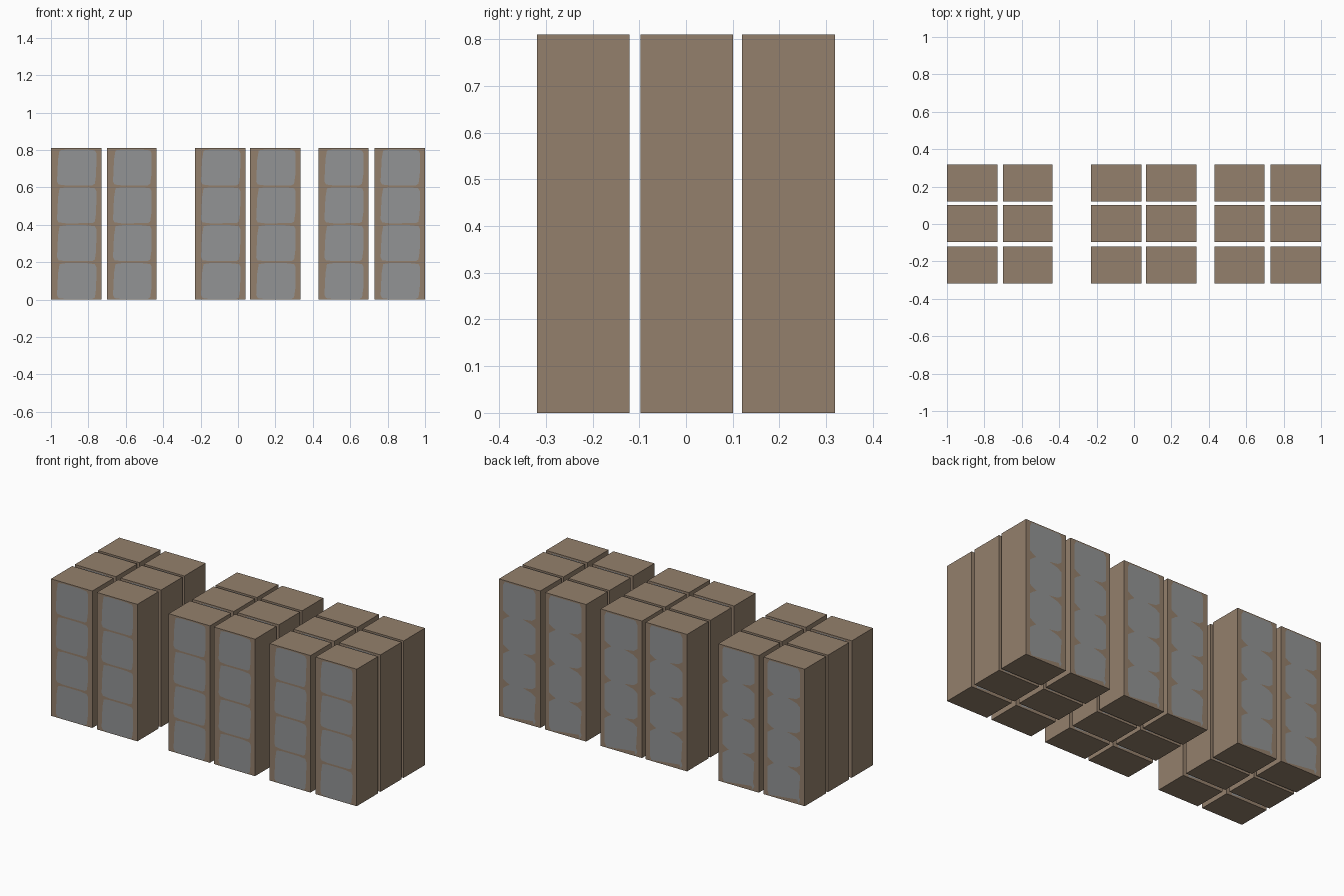
import bpy, bmesh

if "Cube" in bpy.data.objects:
    bpy.data.objects.remove(bpy.data.objects["Cube"])

H = 0.81                      # height of every block
CELL = H / 4                  # four patches per face
XS = [(-1.0, -0.73), (-0.70, -0.435), (-0.23, 0.04),
      (0.065, 0.335), (0.43, 0.698), (0.73, 1.0)]
YS = [(-0.319, -0.121), (-0.097, 0.101), (0.12, 0.319)]
LIFT = 0.001                  # patches sit just proud of the block


def material(name, rgb):
    m = bpy.data.materials.new(name)
    m.diffuse_color = (*rgb, 1)
    m.use_nodes = True
    m.node_tree.nodes["Principled BSDF"].inputs["Base Color"].default_value = m.diffuse_color
    return m


BROWN = material("cardboard brown", (0.296, 0.216, 0.150))
GREY = material("patch grey", (0.290, 0.296, 0.300))

# outline of one rounded front patch: u across the block, v up one cell
FRONT = [(0.12, 0.12), (0.15, 0.04), (0.3, 0.015), (0.82, 0.02),
         (0.87, 0.06), (0.895, 0.3), (0.9, 0.86), (0.87, 0.94),
         (0.7, 0.965), (0.3, 0.965), (0.17, 0.94), (0.14, 0.7)]


def back_outline():
    # one tall patch notched by brown wedges at each cell boundary
    low, high = [], []
    for k in range(1, 4):
        z = k * CELL
        low += [(0.11, z - 0.03), (0.2, z - 0.012), (0.42, z + 0.004),
                (0.2, z + 0.012), (0.11, z + 0.03)]
        high += [(0.9, z - 0.03), (0.83, z - 0.015), (0.74, z),
                 (0.83, z + 0.012), (0.9, z + 0.025)]
    return ([(0.11, 0.03), (0.15, 0.006)][::-1] + [(0.86, 0.006), (0.9, 0.03)] + high +
            [(0.9, H - 0.03), (0.86, H - 0.008), (0.16, H - 0.008), (0.11, H - 0.03)] +
            low[::-1])


def build_object(name, bm, mat):
    me = bpy.data.meshes.new(name)
    bm.to_mesh(me)
    bm.free()
    me.materials.append(mat)
    ob = bpy.data.objects.new(name, me)
    bpy.context.collection.objects.link(ob)


def block(name, x0, x1, y0, y1):
    bm = bmesh.new()
    bmesh.ops.create_cube(bm, size=1)
    for v in bm.verts:
        v.co = (x1 if v.co.x > 0 else x0, y1 if v.co.y > 0 else y0,
                H if v.co.z > 0 else 0)
    build_object(name, bm, BROWN)


def patches(name, x0, x1, y, outlines, facing):
    bm = bmesh.new()
    for pts in outlines:
        f = bm.faces.new([bm.verts.new((x0 + u * (x1 - x0), y, z)) for u, z in pts])
        f.normal_update()
        if f.normal.y * facing < 0:
            f.normal_flip()
    build_object(name, bm, GREY)


front_cells = [[(u, (k + v) * CELL) for u, v in FRONT] for k in range(4)]
back_cells = [back_outline()]

# six columns by three rows of blocks, grey patches front and back
for i, (x0, x1) in enumerate(XS, 1):
    for j, (y0, y1) in enumerate(YS, 1):
        tag = f"{i}_{j}"
        block("block_" + tag, x0, x1, y0, y1)
        patches("front_patches_" + tag, x0, x1, y0 - LIFT, front_cells, -1)
        patches("back_patches_" + tag, x0, x1, y1 + LIFT, back_cells, 1)
